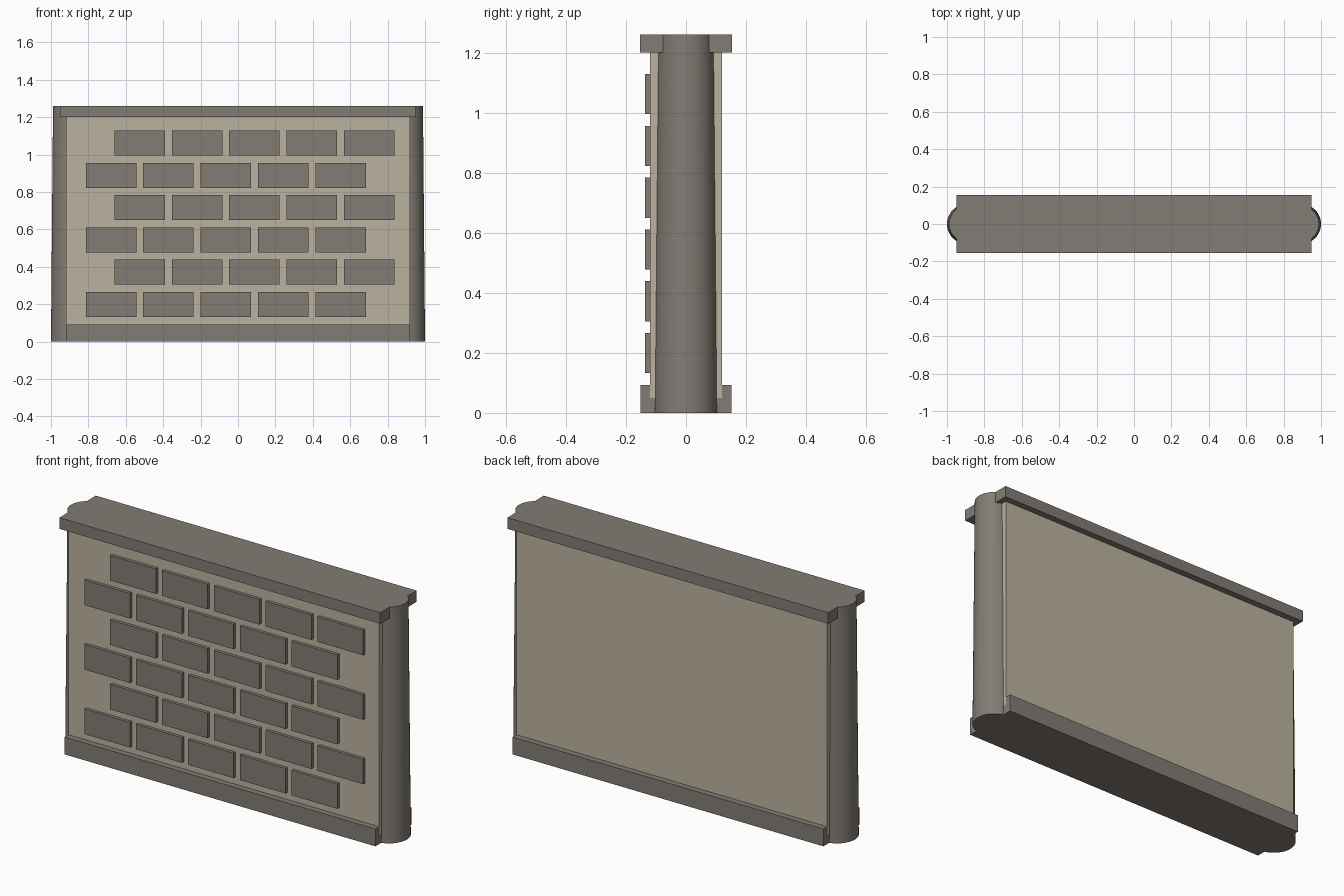
import bpy
import bmesh
from mathutils import Matrix

if "Cube" in bpy.data.objects:
    bpy.data.objects.remove(bpy.data.objects["Cube"], do_unlink=True)


def make_material(name, rgb):
    mat = bpy.data.materials.new(name)
    mat.use_nodes = True
    colour = (*rgb, 1.0)
    mat.diffuse_color = colour
    mat.node_tree.nodes["Principled BSDF"].inputs["Base Color"].default_value = colour
    return mat


stone = make_material("grey stone", (0.225, 0.202, 0.175))
plaster = make_material("beige plaster", (0.50, 0.45, 0.345))


def finish(name, bm, mat):
    mesh = bpy.data.meshes.new(name)
    bm.to_mesh(mesh)
    bm.free()
    mesh.materials.append(mat)
    obj = bpy.data.objects.new(name, mesh)
    bpy.context.collection.objects.link(obj)
    return obj


def box(name, low, high, mat):
    bm = bmesh.new()
    centre = [(a + b) / 2 for a, b in zip(low, high)]
    size = [b - a for a, b in zip(low, high)]
    matrix = Matrix.Translation(centre) @ Matrix.Diagonal((*size, 1))
    bmesh.ops.create_cube(bm, size=1, matrix=matrix)
    return finish(name, bm, mat)


# Wall body with its plinth and coping
HEIGHT = 1.26
box("wall_panel", (-0.92, -0.12, 0.05), (0.92, 0.12, 1.23), plaster)
box("base_plinth", (-0.92, -0.152, 0), (0.92, 0.152, 0.093), stone)
box("top_coping", (-0.95, -0.154, 1.2), (0.95, 0.154, HEIGHT), stone)

# Tapered round columns at both ends
for side, x in (("left", 0.894), ("right", -0.894)):
    bm = bmesh.new()
    bmesh.ops.create_cone(bm, cap_ends=True, segments=48, radius1=0.106,
                          radius2=0.095, depth=HEIGHT,
                          matrix=Matrix.Translation((x, 0, HEIGHT / 2)))
    for face in bm.faces:
        face.smooth = len(face.verts) == 4
    for edge in bm.edges:
        edge.smooth = all(f.smooth for f in edge.link_faces)
    finish(side + "_column", bm, stone)

# Staggered raised bricks on the front
ROWS, COLUMNS = 6, 5
for row in range(ROWS):
    start = -0.814 + 0.153 * (row % 2)
    z = 0.132 + 0.1725 * row
    for col in range(COLUMNS):
        x = start + 0.307 * col
        box(f"brick_{row + 1}_{col + 1}", (x, -0.137, z),
            (x + 0.27, -0.115, z + 0.134), stone)
